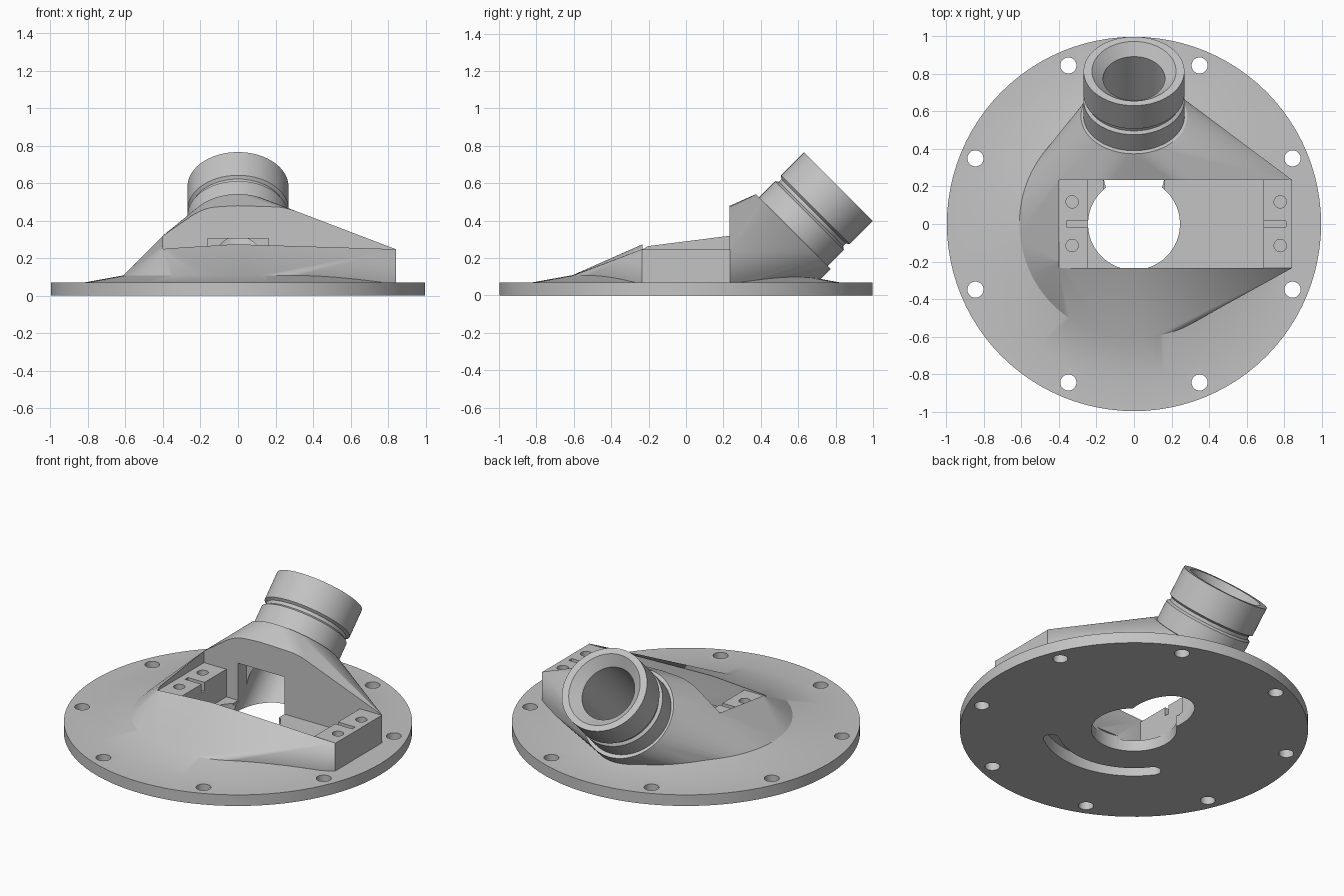
import bpy, bmesh, math
from mathutils import Matrix, Vector

cube = bpy.data.objects.get("Cube")
if cube:
    bpy.data.objects.remove(cube, do_unlink=True)

grey = bpy.data.materials.new("plain_grey")
grey.use_nodes = True
GREY = (0.55, 0.55, 0.55, 1)
grey.diffuse_color = GREY
grey.node_tree.nodes["Principled BSDF"].inputs["Base Color"].default_value = GREY

SEGS = 96
# spout frame: local z runs outward along the tilted pipe, origin at its mouth
SPOUT = Matrix.Translation((0, 0.815, 0.582)) @ Matrix.Rotation(-math.pi / 4, 4, 'X')


def finish(name, bm, matrix=Matrix()):
    bm.transform(matrix)
    bmesh.ops.recalc_face_normals(bm, faces=bm.faces)
    mesh = bpy.data.meshes.new(name)
    bm.to_mesh(mesh)
    bm.free()
    mesh.materials.append(grey)
    obj = bpy.data.objects.new(name, mesh)
    bpy.context.collection.objects.link(obj)
    return obj


def lathe(name, profile, matrix=Matrix(), segs=SEGS):
    """Solid of revolution about local z; the profile starts and ends on the axis."""
    bm = bmesh.new()
    verts = [bm.verts.new((r, 0, z)) for r, z in profile]
    edges = [bm.edges.new(pair) for pair in zip(verts, verts[1:])]
    bmesh.ops.spin(bm, geom=verts + edges, cent=(0, 0, 0), axis=(0, 0, 1),
                   angle=2 * math.pi, steps=segs)
    bmesh.ops.remove_doubles(bm, verts=bm.verts, dist=1e-5)
    return finish(name, bm, matrix)


def cylinder(name, r, x, y, z0, z1, segs=32):
    return lathe(name, [(0, z0), (r, z0), (r, z1), (0, z1)],
                 Matrix.Translation((x, y, 0)), segs)


def prism(name, points, depth):
    """Polygon swept along a vector."""
    bm = bmesh.new()
    face = bm.faces.new([bm.verts.new(p) for p in points])
    up = bmesh.ops.extrude_face_region(bm, geom=[face])["geom"]
    bmesh.ops.translate(bm, vec=depth,
                        verts=[g for g in up if isinstance(g, bmesh.types.BMVert)])
    return finish(name, bm)


def box(name, x0, x1, y0, y1, z0, z1):
    return prism(name, [(x0, y0, z0), (x1, y0, z0), (x1, y1, z0), (x0, y1, z0)],
                 (0, 0, z1 - z0))


def ring(r, z):
    return [Vector((r * math.cos(a), r * math.sin(a), z))
            for a in (2 * math.pi * i / SEGS for i in range(SEGS))]


def hull(name, points):
    bm = bmesh.new()
    for p in points:
        bm.verts.new(p)
    out = bmesh.ops.convex_hull(bm, input=bm.verts)
    loose = {g for g in out["geom_interior"] + out["geom_unused"]
             if isinstance(g, bmesh.types.BMVert)}
    bmesh.ops.delete(bm, geom=list(loose), context='VERTS')
    return finish(name, bm)


def arc_slot(name, r, half, a0, a1, z0, z1):
    """Curved slot with round ends, swept upward."""
    def polar(rad, a, z=0):
        return Vector((rad * math.cos(a), rad * math.sin(a), z))

    def cap(a, start):
        return [polar(r, a, z0) + polar(half, start + math.pi * i / 10) for i in range(1, 10)]
    steps = [a0 + (a1 - a0) * i / 32 for i in range(33)]
    pts = [polar(r + half, a, z0) for a in steps] + cap(a1, a1)
    pts += [polar(r - half, a, z0) for a in reversed(steps)] + cap(a0, a0 + math.pi)
    return prism(name, pts, (0, 0, z1 - z0))


def combine(target, tool, operation):
    tool.hide_render = True
    mod = target.modifiers.new(tool.name, 'BOOLEAN')
    mod.operation, mod.solver, mod.object = operation, 'EXACT', tool
    bpy.context.view_layer.objects.active = target
    bpy.ops.object.modifier_apply(modifier=mod.name)
    bpy.data.objects.remove(tool, do_unlink=True)
    # weld stray near-duplicate points left by the cut
    bm = bmesh.new()
    bm.from_mesh(target.data)
    bmesh.ops.remove_doubles(bm, verts=bm.verts, dist=2e-5)
    bm.to_mesh(target.data)
    bm.free()


# round mounting plate with a shallow conical apron
adapter = lathe("flanged_spout_adapter", [(0, 0), (0.998, 0), (0.998, 0.07), (0.82, 0.07),
                                          (0.55, 0.119), (0, 0.119)])

# flange holes
for i in range(8):
    a = math.radians(22.5 + 45 * i)
    combine(adapter, cylinder("flange_hole", 0.043, 0.915 * math.cos(a),
                              0.915 * math.sin(a), -0.1, 0.2), 'DIFFERENCE')

# sloping housing blending base circle, pocket block and pipe collar
points = ring(0.614, 0.105) + ring(0.614, 0.04)
points += [SPOUT @ p for depth in (0.34, 0.46) for p in ring(0.283, -depth)]
points += [Vector((x, y, z)) for x in (-0.4, 0.843) for y in (-0.235, 0.235)
           for z in (0.04, 0.247)]
points += [Vector((-0.4, -0.2, 0.265)), Vector((-0.4, 0.235, 0.32))]
combine(adapter, hull("housing", points), 'UNION')

# tilted pipe, slightly flattened, with a groove round it
combine(adapter, lathe("spout", [(0, 0), (0.269, 0), (0.269, -0.175), (0.252, -0.187),
                                 (0.252, -0.207), (0.269, -0.219), (0.269, -0.5), (0, -0.5)],
                       SPOUT @ Matrix.Diagonal((1, 0.965, 1, 1))), 'UNION')

# pipe bore with a flared mouth, running out through the plate
combine(adapter, lathe("bore", [(0, 0.01), (0.235, 0.01), (0.165, -0.055), (0.165, -1.1),
                                (0, -1.1)], SPOUT), 'DIFFERENCE')

# pocket: open above the two screw blocks, deeper between them
section = [(-0.245, 0.07), (0.69, 0.07), (0.69, 0.245), (1.1, 0.245),
           (1.1, 1), (-0.401, 1), (-0.401, 0.245), (-0.245, 0.245)]
cutters = [prism("pocket", [(x, -0.2335, z) for x, z in section], (0, 0.467, 0)),
           cylinder("centre_hole", 0.245, 0, 0, -0.1, 0.09, SEGS),
           box("port", -0.162, 0.162, 0.1, 0.315, 0.06, 0.305),
           arc_slot("underside_slot", 0.485, 0.045, math.radians(-143), math.radians(-52),
                    -0.05, 0.08)]

# screw holes and narrow slots in the blocks
for x in (-0.33, 0.78):
    for y in (-0.115, 0.118):
        cutters.append(cylinder("screw_hole", 0.033, x, y, 0.12, 0.4, 24))
for x0, x1 in ((-0.36, -0.2), (0.65, 0.81)):
    cutters.append(box("block_slot", x0, x1, -0.015, 0.015, 0.19, 0.4))

for cutter in cutters:
    combine(adapter, cutter, 'DIFFERENCE')

bpy.ops.object.select_all(action='DESELECT')
adapter.select_set(True)
bpy.context.view_layer.objects.active = adapter
bpy.ops.object.shade_smooth_by_angle(angle=math.radians(25))
